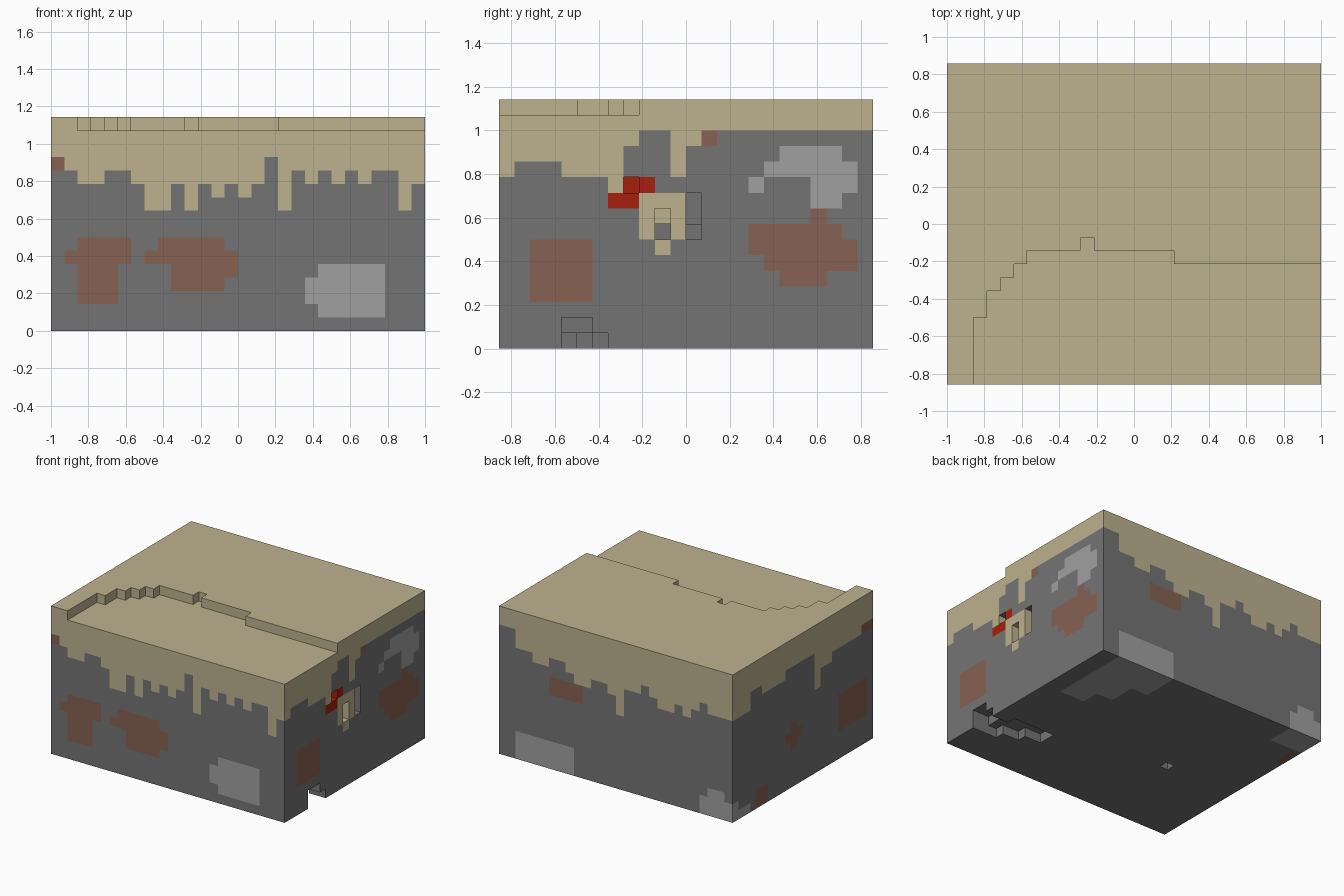
import bpy
import bmesh
from mathutils import Vector

cube = bpy.data.objects.get("Cube")
if cube:
    bpy.data.objects.remove(cube, do_unlink=True)

# Block size in cells
NX, NY, NZ = 28, 24, 16
CELL = 2 / NX
CAP_BASE = 14

COLOURS = {
    "sand": (0.51, 0.445, 0.275),
    "stone": (0.175, 0.175, 0.175),
    "clay": (0.24, 0.122, 0.084),
    "pale_rock": (0.352, 0.352, 0.352),
    "red": (0.38, 0.014, 0.004),
}

# Each side maps (across, up) to a cell of the block
SIDES = {
    "front": lambda u, v: (u, 0, v),
    "left": lambda u, v: (NX - 1, u, v),
    "back": lambda u, v: (NX - 1 - u, NY - 1, v),
    "right": lambda u, v: (0, NY - 1 - u, v),
    "bottom": lambda u, v: (NX - 1 - u, v, 0),
}


def box_cells(x, y, z):
    """All cells in three half-open ranges."""
    return {(i, j, k) for i in range(*x) for j in range(*y) for k in range(*z)}


# Solid block with a sand cap
cells = {c: "sand" if c[2] >= CAP_BASE else "stone"
         for c in box_cells((0, NX), (0, NY), (0, NZ))}


def drips(side, heights):
    """Sand running down a side to the given height in each column."""
    for u, low in enumerate(heights):
        for v in range(low, CAP_BASE):
            cells[SIDES[side](u, v)] = "sand"


def patch(side, colour, *rects):
    """Paint rectangles (first and last column, first and last row)."""
    for u0, u1, v0, v1 in rects:
        for u in range(u0, u1 + 1):
            for v in range(v0, v1 + 1):
                cells[SIDES[side](u, v)] = colour


# Sand drips
drips("front", [13, 12, 11, 11, 12, 12, 11, 9, 9, 11, 9, 11, 10, 11,
                10, 11, 13, 9, 12, 11, 12, 11, 12, 11, 12, 12, 9, 11])
drips("left", [11, 12, 12, 12, 11, 11, 11, 10, 13, 14, 14, 11, 13] + [14] * 11)
drips("back", [14, 14, 12, 12, 11, 11, 12, 12, 11, 10, 10, 11, 11, 10,
               8, 11, 11, 12, 11, 10, 10, 11, 10, 11, 12, 11, 11, 11])
drips("right", [11, 11, 11, 13, 13, 12, 12, 12, 12, 13, 13, 13,
                13, 13, 9, 11, 11, 12, 12, 12, 12, 12, 13, 13])

# Clay patches
patch("front", "clay", (0, 0, 12, 12), (2, 5, 6, 6), (1, 5, 5, 5), (2, 4, 2, 4),
      (8, 12, 6, 6), (7, 13, 5, 5), (9, 13, 4, 4), (9, 12, 3, 3))
patch("left", "clay", (2, 5, 3, 6), (20, 20, 8, 8), (16, 21, 7, 7),
      (16, 22, 6, 6), (17, 22, 5, 5), (18, 20, 4, 4), (13, 13, 13, 13))
patch("back", "clay", (6, 9, 8, 9))
patch("right", "clay", (4, 5, 0, 1), (9, 11, 5, 5), (10, 10, 4, 6),
      (18, 22, 3, 6), (22, 23, 12, 12))
patch("bottom", "clay", (27, 27, 18, 19))

# Pale rock patches
patch("front", "pale_rock", (20, 24, 1, 4), (19, 19, 2, 3))
patch("left", "pale_rock", (18, 21, 12, 12), (17, 22, 11, 11), (16, 16, 10, 10),
      (20, 22, 10, 10), (20, 21, 9, 9))
patch("back", "pale_rock", (2, 8, 0, 2), (24, 27, 0, 1), (25, 26, 2, 2))
patch("right", "pale_rock", (0, 1, 0, 0))
patch("bottom", "pale_rock", (2, 4, 15, 16), (2, 6, 17, 19), (2, 8, 20, 23),
      (24, 27, 21, 23))

# Sand ledge and red streak around the small openings
patch("left", "sand", (9, 11, 7, 9), (10, 10, 6, 6))
patch("left", "red", (7, 8, 9, 9), (8, 9, 10, 10))
cells[NX - 2, 8, 10] = "red"
cells[NX - 2, 10, 8] = "sand"

# Openings in the side wall
E = NX
holes = box_cells((E - 1, E), (8, 9), (10, 11))
holes |= box_cells((E - 1, E), (10, 11), (7, 9)) | {(E - 2, 10, 7)}
holes |= box_cells((E - 1, E), (12, 13), (7, 10))
holes |= box_cells((E - 2, E - 1), (12, 13), (8, 10))

# Stepped tunnel in the underside, and a single pit
holes |= box_cells((E - 2, E), (4, 6), (0, 2))
holes |= box_cells((E - 3, E), (4, 7), (0, 1))
holes |= box_cells((E - 5, E - 2), (5, 8), (0, 1))
holes |= box_cells((E - 7, E - 4), (6, 8), (0, 1))
holes.add((8, 10, 0))

# Lowered front part of the cap, with a stepped rim
rim = [0, 0, 5, 7, 8, 9] + [10] * 4 + [11] + [10] * 6 + [9] * 11
for i, depth in enumerate(rim):
    holes |= box_cells((i, i + 1), (0, depth), (NZ - 1, NZ))

for c in holes:
    cells.pop(c, None)


def build_part(name, colour):
    """Outer faces of every cell of one colour, as one object."""
    bm = bmesh.new()
    for c, kind in cells.items():
        if kind != colour:
            continue
        for axis in range(3):
            for sign in (-1, 1):
                n = Vector((0, 0, 0))
                n[axis] = sign
                if tuple(int(a + b) for a, b in zip(c, n)) in cells:
                    continue
                t = Vector((0, 0, 0))
                t[(axis + 1) % 3] = 1
                b = n.cross(t)
                mid = Vector(c) + Vector((1, 1, 1)) / 2 + n / 2
                corners = (-t - b, t - b, t + b, b - t)
                verts = []
                for d in corners:
                    p = mid + d / 2 - Vector((NX / 2, NY / 2, 0))
                    verts.append(bm.verts.new(p * CELL))
                bm.faces.new(verts)
    bmesh.ops.remove_doubles(bm, verts=bm.verts, dist=CELL / 100)
    mesh = bpy.data.meshes.new(name)
    bm.to_mesh(mesh)
    bm.free()
    mat = bpy.data.materials.new(colour)
    mat.use_nodes = True
    rgba = (*COLOURS[colour], 1)
    mat.diffuse_color = rgba
    bsdf = mat.node_tree.nodes["Principled BSDF"]
    bsdf.inputs["Base Color"].default_value = rgba
    bsdf.inputs["Roughness"].default_value = 1
    mesh.materials.append(mat)
    bpy.context.collection.objects.link(bpy.data.objects.new(name, mesh))


build_part("sand_cap", "sand")
build_part("stone_body", "stone")
build_part("clay_patches", "clay")
build_part("pale_rock_patches", "pale_rock")
build_part("red_streak", "red")
